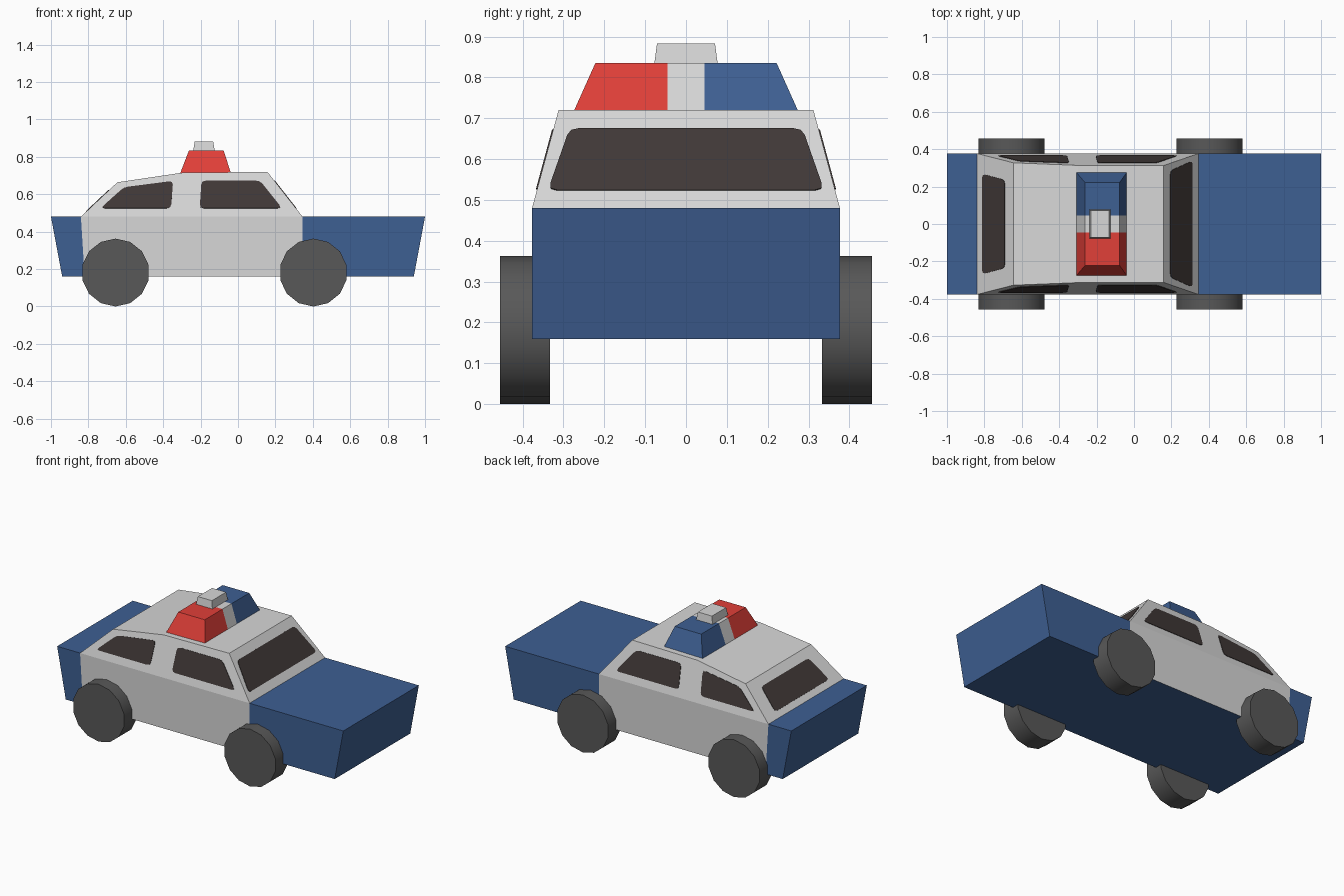
import bpy, bmesh, math
from mathutils import Vector

if "Cube" in bpy.data.objects:
    bpy.data.objects.remove(bpy.data.objects["Cube"])


def material(name, rgb):
    m = bpy.data.materials.new(name)
    m.diffuse_color = (*rgb, 1)
    m.use_nodes = True
    m.node_tree.nodes["Principled BSDF"].inputs["Base Color"].default_value = m.diffuse_color
    return m


WHITE = material("white paint", (0.68, 0.68, 0.68))
BLUE = material("blue paint", (0.048, 0.115, 0.29))
RED = material("red lamp", (0.75, 0.05, 0.04))
GLASS = material("dark glass", (0.051, 0.04, 0.038))
TYRE = material("grey rubber", (0.098, 0.098, 0.098))


def loft(name, rings, mats, rule=None):
    """Skin equal-sized rings of points, cap both ends, colour faces by rule."""
    bm = bmesh.new()
    vs = [[bm.verts.new(p) for p in r] for r in rings]
    n = len(vs[0])
    for a, b in zip(vs, vs[1:]):
        for i in range(n):
            j = (i + 1) % n
            bm.faces.new((a[i], a[j], b[j], b[i]))
    bm.faces.new(vs[0])
    bm.faces.new(vs[-1])
    bmesh.ops.recalc_face_normals(bm, faces=bm.faces)
    if rule:
        for f in bm.faces:
            f.material_index = rule(f.calc_center_median(), f.normal)
    me = bpy.data.meshes.new(name)
    bm.to_mesh(me)
    bm.free()
    for m in mats:
        me.materials.append(m)
    ob = bpy.data.objects.new(name, me)
    bpy.context.collection.objects.link(ob)
    return ob


# Lower body: blue ends and underside, white doors
W, LOW, BELT, ROOF = 0.377, 0.16, 0.48, 0.72
cuts = [(-0.94, -1.0), (-0.82, -0.84), (0.345, 0.345), (0.94, 1.0)]
loft("body",
     [[(b, -W, LOW), (b, W, LOW), (t, W, BELT), (t, -W, BELT)] for b, t in cuts],
     [BLUE, WHITE],
     lambda c, n: int(abs(n.y) > 0.9 and -0.84 < c.x < 0.345))


# Cabin: side profile with walls leaning inwards
def half_width(z):
    return W - (z - BELT) * 0.065 / (ROOF - BELT)


profile = [(-0.84, BELT), (-0.645, 0.664), (-0.30, 0.715), (0.157, ROOF), (0.345, BELT)]
loft("cabin", [[(x, s * half_width(z), z) for x, z in profile] for s in (-1, 1)], [WHITE])


# Windows: thin plates with softened corners
def window(name, corners):
    pts = [Vector(c) for c in corners]
    n = (pts[1] - pts[0]).cross(pts[2] - pts[0]).normalized()
    if n.dot(pts[0] - Vector((-0.25, 0, 0.45))) < 0:
        n = -n
    ring = []
    for i, p in enumerate(pts):
        a = (pts[i - 1] - p).normalized() * 0.022
        b = (pts[(i + 1) % len(pts)] - p).normalized() * 0.022
        ring += [p + a, p + (a + b) * 0.25, p + b]
    loft(name, [[p - n * 0.002 for p in ring], [p + n * 0.003 for p in ring]], [GLASS])


side_windows = {
    "rear_side_window": [(-0.735, 0.525), (-0.61, 0.637), (-0.347, 0.671), (-0.358, 0.525)],
    "front_side_window": [(-0.205, 0.525), (-0.195, 0.672), (0.118, 0.672), (0.235, 0.525)],
}
for name, outline in side_windows.items():
    for s, side in ((-1, "right"), (1, "left")):
        window(f"{side}_{name}", [(x, s * half_width(z), z) for x, z in outline])


def end_window(name, foot, head, low, high):
    """Window on a sloping end; low and high are (z, half width)."""
    def x_at(z):
        return foot[0] + (head[0] - foot[0]) * (z - foot[1]) / (head[1] - foot[1])
    (z0, y0), (z1, y1) = low, high
    window(name, [(x_at(z0), -y0, z0), (x_at(z0), y0, z0),
                  (x_at(z1), y1, z1), (x_at(z1), -y1, z1)])


end_window("windscreen", profile[4], profile[3], (0.523, 0.338), (0.674, 0.285))
end_window("rear_window", profile[0], profile[1], (0.508, 0.268), (0.622, 0.235))


# Light bar: red half, white centre, blue half
def bar_ring(yb, yt):
    return [(-0.31, yb, 0.71), (-0.037, yb, 0.71), (-0.077, yt, 0.835), (-0.262, yt, 0.835)]


loft("light_bar",
     [bar_ring(-0.278, -0.222), bar_ring(-0.045, -0.045),
      bar_ring(0.045, 0.045), bar_ring(0.278, 0.222)],
     [RED, WHITE, BLUE],
     lambda c, n: 0 if c.y < -0.04 else 2 if c.y > 0.04 else 1)

# Siren box on the light bar
loft("siren",
     [[(-0.182 + sx * hx, sy * hy, z) for sx, sy in ((-1, -1), (1, -1), (1, 1), (-1, 1))]
      for hx, hy, z in ((0.058, 0.078, 0.83), (0.049, 0.071, 0.883))], [WHITE])

# Wheels: fourteen-sided cylinders with a smooth tread
R = 0.1815
for x, end in ((-0.655, "rear"), (0.403, "front")):
    for s, side in ((-1, "right"), (1, "left")):
        ring = [(x + R * math.sin(i * math.tau / 14), R + R * math.cos(i * math.tau / 14))
                for i in range(14)]
        wheel = loft(f"{end}_{side}_wheel",
                     [[(px, s * y, pz) for px, pz in ring] for y in (0.333, 0.456)], [TYRE])
        bpy.ops.object.select_all(action="DESELECT")
        wheel.select_set(True)
        bpy.context.view_layer.objects.active = wheel
        bpy.ops.object.shade_smooth_by_angle(angle=math.radians(35))
